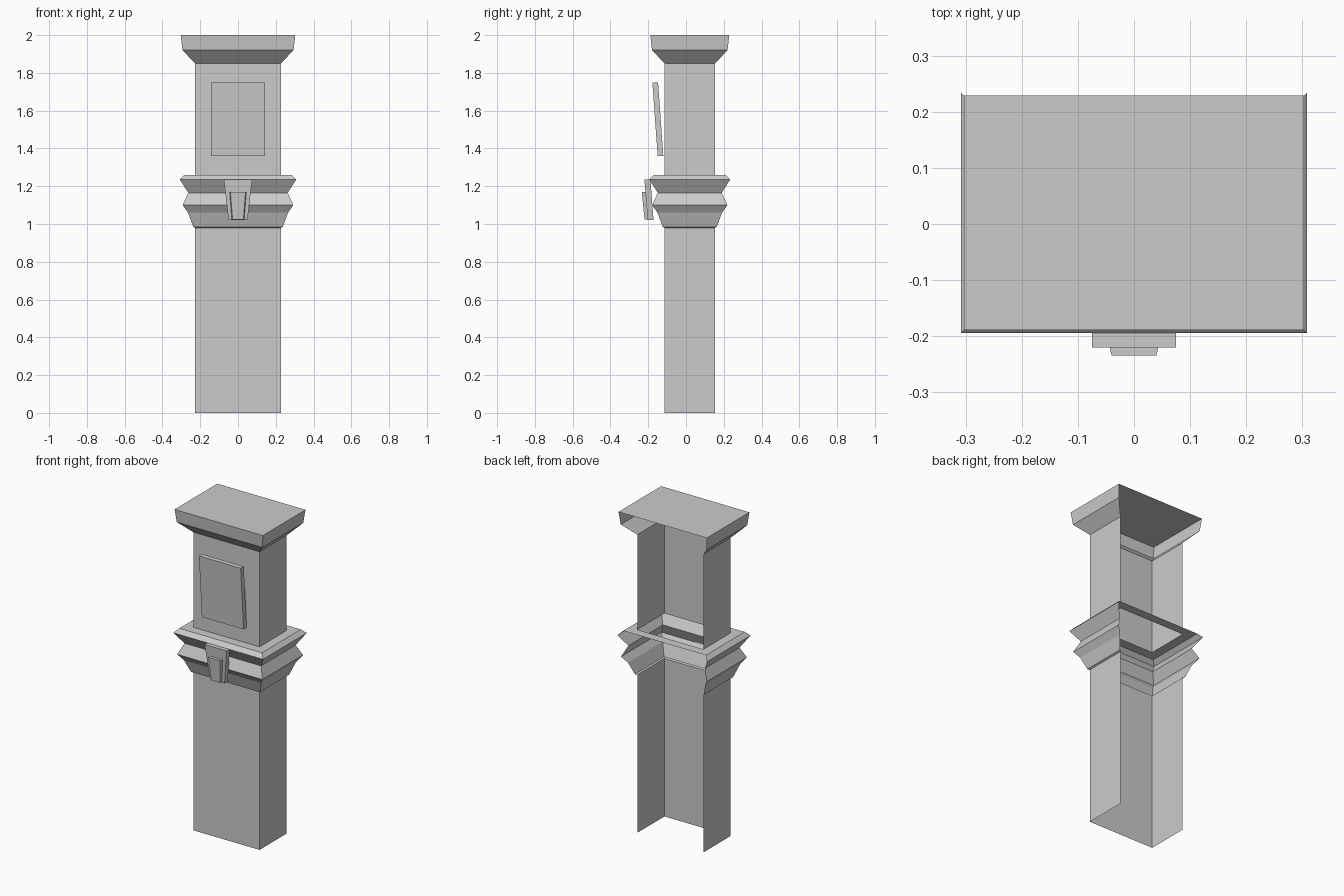
import bpy
import bmesh

cube = bpy.data.objects.get("Cube")
if cube:
    bpy.data.objects.remove(cube, do_unlink=True)

stone = bpy.data.materials.new("grey stone")
stone.use_nodes = True
GREY = (0.6, 0.6, 0.6, 1)
stone.diffuse_color = GREY
stone.node_tree.nodes["Principled BSDF"].inputs["Base Color"].default_value = GREY

# Shaft outline: half width, front and back
HALF, FRONT, BACK = 0.227, -0.113, 0.153


def finish(name, bm):
    mesh = bpy.data.meshes.new(name)
    bm.to_mesh(mesh)
    bm.free()
    mesh.materials.append(stone)
    obj = bpy.data.objects.new(name, mesh)
    bpy.context.collection.objects.link(obj)
    return obj


def ring(bm, z, out):
    """Rectangle around the shaft, grown outward by out."""
    x, f, b = HALF + out, FRONT - out, BACK + out
    return [bm.verts.new((px, py, z)) for px, py in ((x, b), (-x, b), (-x, f), (x, f))]


def shell(name, profile, top=False, shelf=None):
    """Mitred moulding on the front and both sides, open at the back."""
    bm = bmesh.new()
    rings = [ring(bm, z, out) for z, out in profile]
    for low, high in zip(rings, rings[1:]):
        for i in (1, 2, 3):
            j = (i + 1) % 4
            bm.faces.new((low[i], low[j], high[j], high[i]))
    if top:
        bm.faces.new(rings[-1])
    if shelf is not None:
        # flat ledge running round all four sides
        inner, outer = ring(bm, profile[-1][0], shelf), rings[-1]
        for i in range(4):
            j = (i + 1) % 4
            bm.faces.new((outer[i], outer[j], inner[j], inner[i]))
    return finish(name, bm)


def slab(name, bottom, top, bevel=0.0):
    """Leaning plate; each end is (z, half width, front y, back y)."""
    bm = bmesh.new()
    ends = []
    for z, w, f, b in (bottom, top):
        ends.append([bm.verts.new(p) for p in
                     ((bevel - w, f, z), (w - bevel, f, z), (w, b, z), (-w, b, z))])
    low, high = ends
    bm.faces.new(low[::-1])
    bm.faces.new(high)
    for i in range(4):
        j = (i + 1) % 4
        bm.faces.new((low[i], low[j], high[j], high[i]))
    return finish(name, bm)


# Shafts
shell("lower_shaft", [(0, 0), (0.98, 0)])
shell("upper_shaft", [(1.26, 0), (1.85, 0)])

# Mouldings
shell("middle_moulding",
      [(0.98, 0), (0.985, 0.01), (1.06, 0.038), (1.10, 0.066),
       (1.165, 0.036), (1.235, 0.081), (1.26, 0.057)], shelf=0)
shell("cap", [(1.85, 0), (1.92, 0.067), (2.0, 0.076)], top=True)

# Front ornaments
slab("front_panel", (1.36, 0.143, -0.15, -0.12), (1.75, 0.143, -0.178, -0.148))
slab("keystone", (1.02, 0.05, -0.203, -0.172), (1.235, 0.075, -0.22, -0.188))
slab("keystone_inset", (1.025, 0.034, -0.22, -0.2), (1.17, 0.045, -0.234, -0.212), bevel=0.005)
